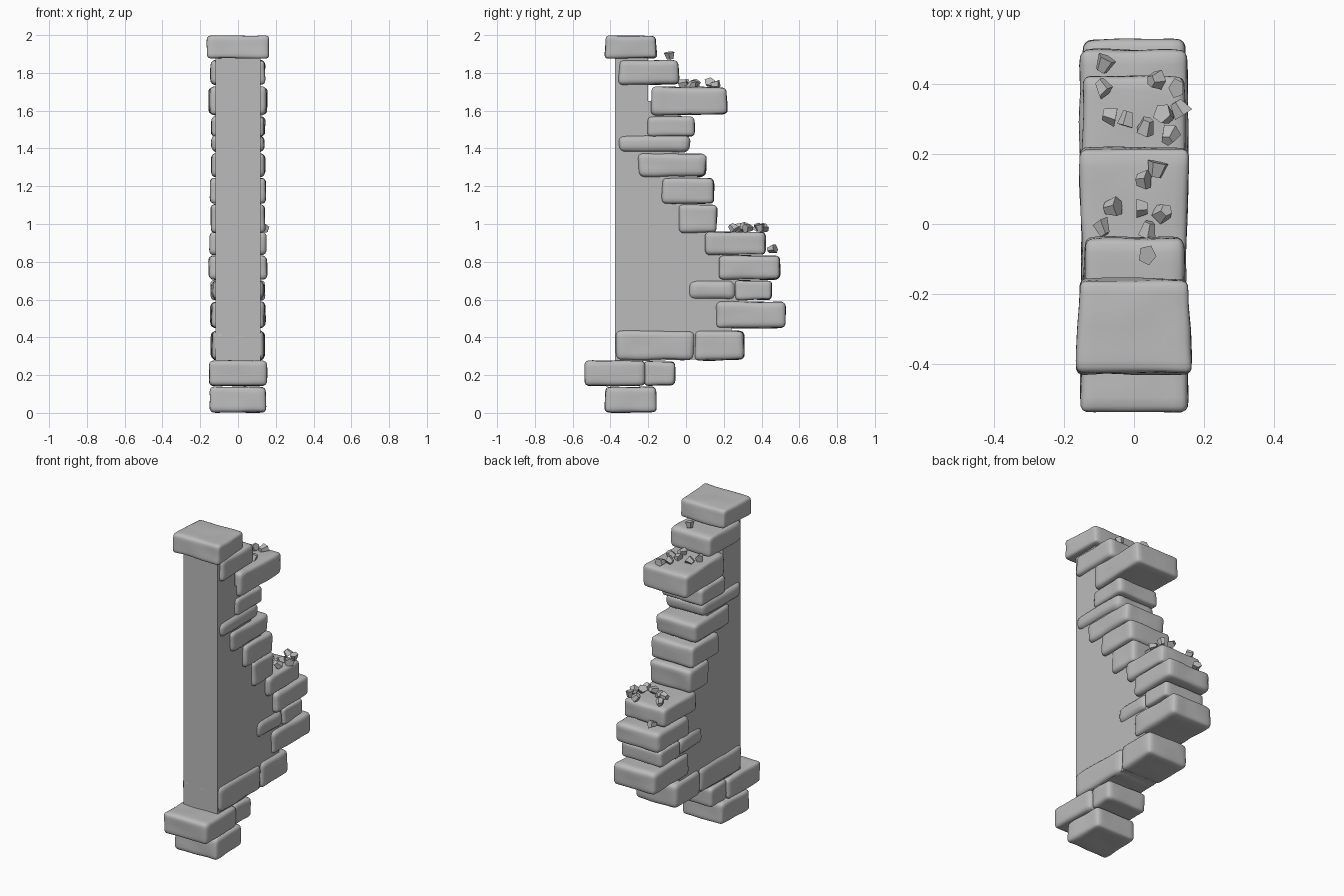
import bpy, bmesh, math, random
from mathutils import Vector, Matrix, Euler, noise

random.seed(4)
cube = bpy.data.objects.get("Cube")
if cube:
    bpy.data.objects.remove(cube, do_unlink=True)

stone = bpy.data.materials.new("grey_stone")
stone.use_nodes = True
GREY = (0.5, 0.5, 0.5, 1)
stone.diffuse_color = GREY
stone.node_tree.nodes["Principled BSDF"].inputs["Base Color"].default_value = GREY


def finish(bm, name, smooth=False):
    bmesh.ops.recalc_face_normals(bm, faces=bm.faces)
    mesh = bpy.data.meshes.new(name)
    for f in bm.faces:
        f.smooth = smooth
    bm.to_mesh(mesh)
    bm.free()
    mesh.materials.append(stone)
    obj = bpy.data.objects.new(name, mesh)
    bpy.context.collection.objects.link(obj)
    return obj


def brick(name, y0, y1, z0, z1, half_x=0.15, r=0.03):
    """Worn block: a rounded box, slightly skewed, with gentle dents."""
    bm = bmesh.new()
    bmesh.ops.create_cube(bm, size=2)
    bmesh.ops.subdivide_edges(bm, edges=bm.edges, cuts=11, use_grid_fill=True)
    half = Vector((half_x, (y1 - y0) / 2, (z1 - z0) / 2)) + Vector((0.003,) * 3)
    centre = Vector((0, (y0 + y1) / 2, (z0 + z1) / 2))
    offset = Vector([random.uniform(0, 50) for _ in range(3)])
    skew = [random.uniform(-0.035, 0.035) for _ in range(3)]
    for v in bm.verts:
        # crowd the grid lines towards the edges, then round the edges off
        p = Vector([math.sin(c * math.pi / 2) * h for c, h in zip(v.co, half)])
        inner = Vector([max(r - h, min(h - r, c)) for c, h in zip(p, half)])
        d = (p - inner).normalized()
        dent = 0.5 + 0.5 * noise.noise(p * 9 + offset)
        p = inner + d * (r - 0.011 * dent)
        p.x *= 1 + skew[0] * p.y / half.y
        p.y *= 1 + skew[1] * p.z / half.z
        p.z *= 1 - abs(skew[2]) * (1 + p.y / half.y)
        v.co = p + centre
    return finish(bm, name, True)


# Smooth wall core, stepped along its broken edge
STEPS = [(0.24, 0.29, 0.45), (0.28, 0.45, 0.9), (0.12, 0.9, 1.05),
         (0.06, 1.05, 1.3), (-0.04, 1.3, 1.65), (-0.2, 1.65, 1.9)]
profile = [(-0.375, 1.9), (-0.375, 0.27)]
for y, low, high in STEPS:
    profile += [(y, low), (y, high)]
bm = bmesh.new()
face = bm.faces.new([bm.verts.new((-0.12, y, z)) for y, z in profile])
side = bmesh.ops.extrude_face_region(bm, geom=[face])["geom"]
bmesh.ops.translate(bm, verts=[g for g in side if isinstance(g, bmesh.types.BMVert)],
                    vec=(0.24, 0, 0))
finish(bm, "wall_core")

# Stones from the foot to the cap: y range, z range, half width, rounding
BRICKS = [
    ("foot_stone", -0.43, -0.155, 0.0, 0.14, 0.148, 0.03),
    ("base_front_stone", -0.54, -0.215, 0.14, 0.28, 0.153, 0.03),
    ("base_back_stone", -0.225, -0.055, 0.142, 0.276, 0.14, 0.03),
    ("long_stone", -0.375, 0.047, 0.275, 0.44, 0.14, 0.035),
    ("lower_back_stone", 0.043, 0.31, 0.275, 0.44, 0.145, 0.035),
    ("bulge_stone", 0.155, 0.53, 0.445, 0.592, 0.147, 0.035),
    ("small_inner_stone", 0.01, 0.264, 0.595, 0.705, 0.14, 0.042),
    ("small_outer_stone", 0.258, 0.455, 0.595, 0.705, 0.145, 0.025),
    ("wide_stone", 0.17, 0.5, 0.702, 0.836, 0.157, 0.035),
    ("ledge_stone", 0.1, 0.425, 0.834, 0.96, 0.15, 0.03),
    ("step_stone_low", -0.04, 0.165, 0.95, 1.107, 0.145, 0.028),
    ("step_stone_middle", -0.13, 0.15, 1.105, 1.247, 0.15, 0.03),
    ("step_stone_high", -0.255, 0.11, 1.245, 1.378, 0.145, 0.035),
    ("thin_stone_low", -0.36, 0.022, 1.376, 1.474, 0.142, 0.04),
    ("thin_stone_high", -0.205, 0.047, 1.46, 1.572, 0.143, 0.028),
    ("overhang_stone", -0.185, 0.22, 1.573, 1.73, 0.155, 0.03),
    ("upper_stone", -0.36, -0.035, 1.733, 1.872, 0.147, 0.035),
    ("cap_stone", -0.43, -0.155, 1.873, 2.0, 0.163, 0.027),
]
for spec in BRICKS:
    brick(*spec)


def rubble(name, z, spots):
    """Loose faceted chips lying on a ledge."""
    bm = bmesh.new()
    for x, y in spots:
        turn = Euler([random.uniform(0, math.tau) for _ in range(3)]).to_matrix().to_4x4()
        place = Matrix.Translation((x, y, z + random.uniform(0, 0.012))) @ turn
        chip = bmesh.ops.create_cone(bm, cap_ends=True, segments=5, radius1=0.03,
                                     radius2=0.018, depth=0.042, matrix=place)
        stretch = random.uniform(0.75, 1.05)
        bmesh.ops.scale(bm, verts=chip["verts"], vec=(stretch, 1, 0.85),
                        space=Matrix.Translation((-x, -y, -z)))
    finish(bm, name)


rubble("ledge_rubble", 0.975, [(-0.09, 0.39), (0.06, 0.41), (0.12, 0.39), (-0.07, 0.31),
                               (-0.02, 0.3), (0.035, 0.28), (0.09, 0.31), (0.13, 0.33),
                               (0.1, 0.25)])
rubble("fallen_chip", 0.86, [(-0.085, 0.455)])
rubble("overhang_rubble", 1.737, [(0.065, 0.155), (0.025, 0.125), (-0.063, 0.047),
                                  (0.023, 0.047), (0.085, 0.034), (-0.09, -0.012),
                                  (0.04, -0.015)])
rubble("upper_chip", 1.885, [(0.034, -0.086)])
